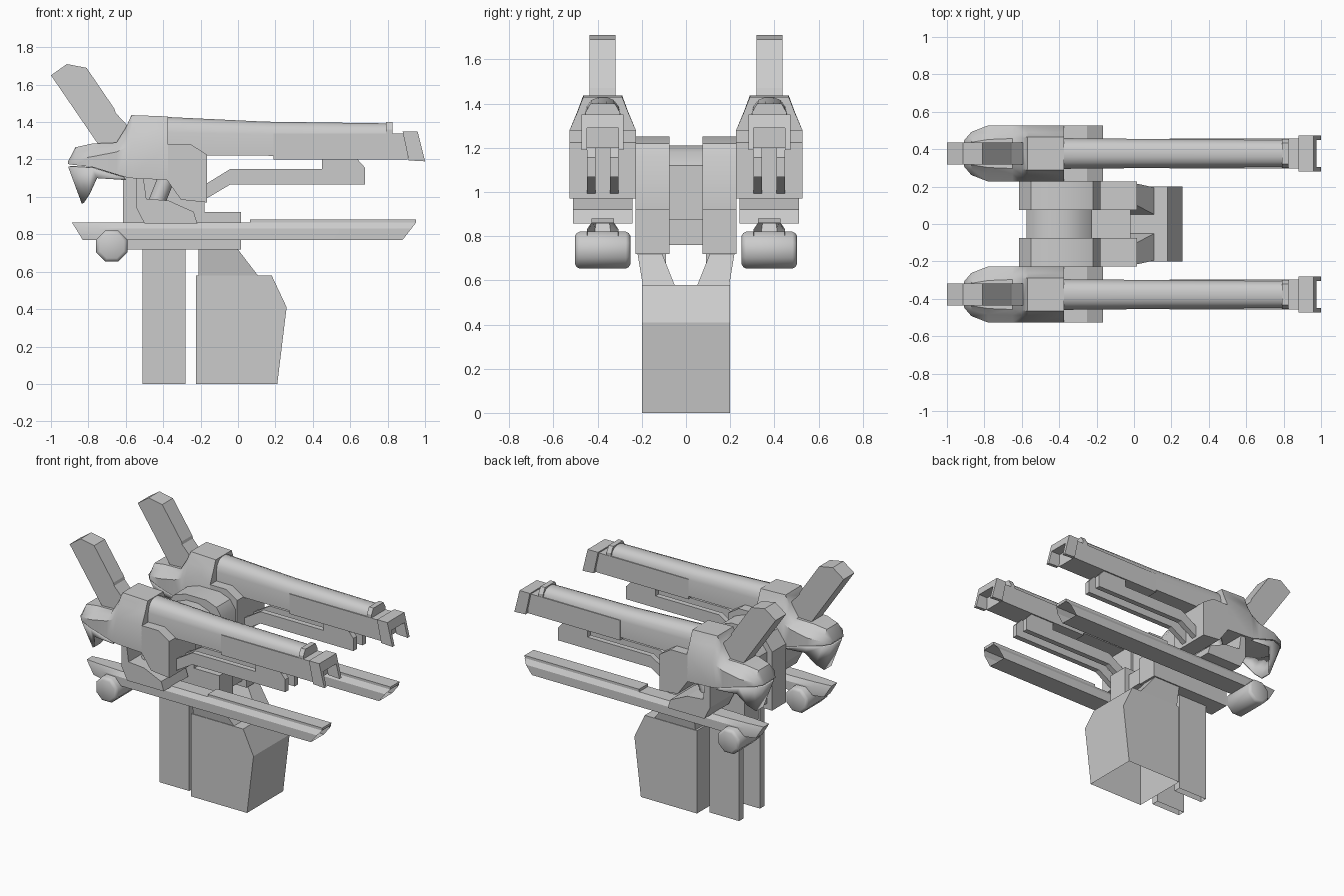
import bpy, bmesh, math
from mathutils import Vector

if "Cube" in bpy.data.objects:
    bpy.data.objects.remove(bpy.data.objects["Cube"])

GY = 0.377  # gun centre line in y


def finish(name, bm, mirror=True, smooth=None):
    bmesh.ops.recalc_face_normals(bm, faces=bm.faces)
    me = bpy.data.meshes.new(name)
    bm.to_mesh(me)
    bm.free()
    ob = bpy.data.objects.new(name, me)
    bpy.context.collection.objects.link(ob)
    if mirror:
        m = ob.modifiers.new("mirror", 'MIRROR')
        m.use_axis = (False, True, False)
        m.use_mirror_merge = False
    if smooth:
        bpy.ops.object.select_all(action='DESELECT')
        ob.select_set(True)
        bpy.context.view_layer.objects.active = ob
        bpy.ops.object.shade_smooth_by_angle(angle=math.radians(smooth))
    return ob


def loft(name, rings, caps=(True, True), mirror=True, smooth=None):
    """Skin a list of closed point rings."""
    bm = bmesh.new()
    rows = [[bm.verts.new(p) for p in r] for r in rings]
    n = len(rows[0])
    for a, b in zip(rows, rows[1:]):
        for i in range(n):
            j = (i + 1) % n
            bm.faces.new((a[i], a[j], b[j], b[i]))
    if caps[0]:
        bm.faces.new(rows[0])
    if caps[1]:
        bm.faces.new(rows[-1])
    return finish(name, bm, mirror, smooth)


def prism(name, profile, y0, y1, mirror=True, smooth=None, open_bottom=False):
    """Extrude an xz profile from y0 to y1."""
    ob = loft(name, [[(x, y, z) for x, z in profile] for y in (y0, y1)], mirror=mirror, smooth=smooth)
    if open_bottom:
        bm = bmesh.new()
        bm.from_mesh(ob.data)
        low = [f for f in bm.faces if all(v.co.z < 1e-4 for v in f.verts)]
        bmesh.ops.delete(bm, geom=low, context='FACES_ONLY')
        bm.to_mesh(ob.data)
        bm.free()
    return ob


def rect(x0, x1, z0, z1):
    return [(x0, z0), (x1, z0), (x1, z1), (x0, z1)]


def ring(x, half, shear=0.0, z0=0.0):
    """Symmetric cross-section around the gun line from (half width, z) pairs."""
    pts = half + [(-w, z) for w, z in reversed(half)]
    return [(x + shear * (z - z0), GY + w, z) for w, z in pts]


# --- pedestal ---
prism("pedestal_block", [(-.225, 0), (.21, 0), (.26, .41), (.18, .58), (-.225, .58)],
      -.2, .2, mirror=False, open_bottom=True)
prism("rear_leg", rect(-.51, -.28, 0, .73), .09, .14, open_bottom=True)
loft("neck_wedge", [
    [(-.21, .05, .575), (.11, .05, .575), (.11, .195, .575), (-.21, .195, .575)],
    [(-.21, .11, .725), (-.005, .11, .725), (-.005, .22, .725), (-.21, .22, .725)]])

# --- central yoke ---
prism("yoke_cheek", [(-.615, .72), (.015, .72), (.015, .92), (-.18, .92), (-.18, 1.16), (-.22, 1.22),
                     (-.30, 1.25), (-.46, 1.25), (-.55, 1.22), (-.615, 1.13)], .075, .228, smooth=35)
prism("yoke_core", [(-.575, .76), (-.02, .76), (-.02, .875), (-.225, .875), (-.225, 1.12), (-.28, 1.18),
                    (-.36, 1.21), (-.45, 1.21), (-.53, 1.18), (-.575, 1.12)], -.076, .076,
      mirror=False, smooth=35)

# --- gun body: x, bottom, shoulder, top, half width, top half width ---
body = [(-.908, 1.175, 1.18, 1.19, .07, .045), (-.87, 1.17, 1.20, 1.265, .115, .06),
        (-.78, 1.16, 1.215, 1.285, .15, .075), (-.65, 1.12, 1.24, 1.29, .15, .08),
        (-.60, 1.105, 1.265, 1.37, .15, .085), (-.57, 1.10, 1.28, 1.437, .15, .088),
        (-.375, 1.09, 1.28, 1.43, .15, .088)]
loft("gun_body", [ring(x, [(w, zb), (w, zm), (w * .42 + wt * .58, zm * .45 + zt * .55), (wt, zt)])
                  for x, zb, zm, zt, w, wt in body], smooth=40)
prism("gun_shoulder", [(-.38, 1.28), (-.25, 1.28), (-.165, 1.225), (-.165, .97), (-.305, .985), (-.38, 1.09)],
      GY - .15, GY + .15)

# --- rear fin ---
prism("rear_fin", [(-1, 1.65), (-.915, 1.71), (-.81, 1.69), (-.66, 1.47), (-.655, 1.45), (-.59, 1.38),
                   (-.59, 1.27), (-.74, 1.27)], GY - .059, GY + .059)

# --- hanging tail skirt (thin curved shell) ---
upper = [(-.61, .15, 1.105), (-.78, .148, 1.155), (-.87, .11, 1.16), (-.908, .05, 1.16)]
lower = [(-.60, .145, 1.09), (-.755, .14, 1.10), (-.80, .085, 1.01), (-.835, .04, .963)]
bm = bmesh.new()
rows = []
for side in (upper, lower):
    pts = side + [(x, -y, z) for x, y, z in reversed(side)]
    rows.append([bm.verts.new((x, GY + y, z)) for x, y, z in pts])
for i in range(len(rows[0]) - 1):
    bm.faces.new((rows[0][i], rows[0][i + 1], rows[1][i + 1], rows[1][i]))
skirt = finish("tail_skirt", bm, smooth=40)
sol = skirt.modifiers.new("thickness", 'SOLIDIFY')
sol.thickness = .012

# --- upper barrel ---
barrel = [(-.38, 1.22, 1.345, 1.427, .082), (.15, 1.22, 1.335, 1.402, .077), (.80, 1.215, 1.335, 1.393, .074)]
loft("upper_barrel", [ring(x, [(w, zb), (w, zm), (w * .88, zm + (zt - zm) * .5),
                               (w * .62, zm + (zt - zm) * .85), (w * .25, zt)])
                      for x, zb, zm, zt, w in barrel], smooth=40)
loft("barrel_collar", [ring(x, [(.078, 1.3), (.078, 1.36), (.055, 1.40)]) for x in (.79, .825)])
prism("barrel_jacket", rect(.19, .905, 1.20, 1.34), GY - .08, GY + .08)

# --- muzzle: top plate and two cheeks ---
prism("muzzle_top", [(.88, 1.35), (.96, 1.35), (.975, 1.29), (.893, 1.29)], GY - .08, GY + .08)
for label, y in (("outer", .0835), ("inner", -.0835)):
    prism("muzzle_cheek_" + label, [(.88, 1.35), (.96, 1.35), (1, 1.19), (.913, 1.195)],
          GY + y - .0115, GY + y + .0115)

# --- twin rails under the barrel ---
for label, y in (("outer", .052), ("inner", -.052)):
    prism("under_rail_" + label, [(-.17, .99), (-.04, 1.067), (.68, 1.067), (.68, 1.155), (.635, 1.205),
                                  (.45, 1.205), (.45, 1.15), (-.04, 1.15), (-.17, 1.07)],
          GY + y - .019, GY + y + .019)

# --- lower barrel, open at the slanted muzzle ---
secs = [(-.83, .035, .03, -.62), (-.74, .06, .042, -.3), (-.60, .072, .05, 0), (.88, .072, .05, .78)]
loft("lower_barrel", [ring(x, [(w, .77), (w, .83), (wt, .862)], sh, .77) for x, w, wt, sh in secs],
     caps=(True, False), smooth=30)
prism("lower_barrel_strip", [(.065, .86), (.95, .86), (.953, .88), (.065, .88)], GY - .05, GY + .05)

# --- mount between the two barrels ---
prism("gun_mount", [(-.545, 1.10), (-.545, .945), (-.50, .857), (-.217, .857), (-.237, .92), (-.37, .98),
                    (-.49, .99), (-.505, 1.10)], GY - .135, GY + .135)


def drum(c, axis, r, length, n, turn=0.0):
    """Rings of a straight cylinder, with y-axis or tilted axis in xz."""
    a = Vector(axis).normalized()
    u = Vector((a.z, 0, -a.x)).normalized() if abs(a.y) < .5 else Vector((1, 0, 0))
    v = a.cross(u)
    return lambda t, k: [Vector(c) + a * t * length / 2 + (u * math.cos(q) + v * math.sin(q)) * r * k
                         for q in (turn + math.tau * i / n for i in range(n))]


strut = drum((-.405, GY, 1.045), (.4, 0, 1), .045, .2, 10)
loft("mount_strut", [strut(-1, 1), strut(1, 1)], smooth=40)

# --- side drum with rounded rims ---
d = drum((-.675, GY, .737), (0, 1, 0), .09, .25, 8, math.pi / 8)
loft("cross_drum", [d(-1, .78), d(-.94, .93), d(-.84, 1), d(.84, 1), d(.94, .93), d(1, .78)], smooth=50)
